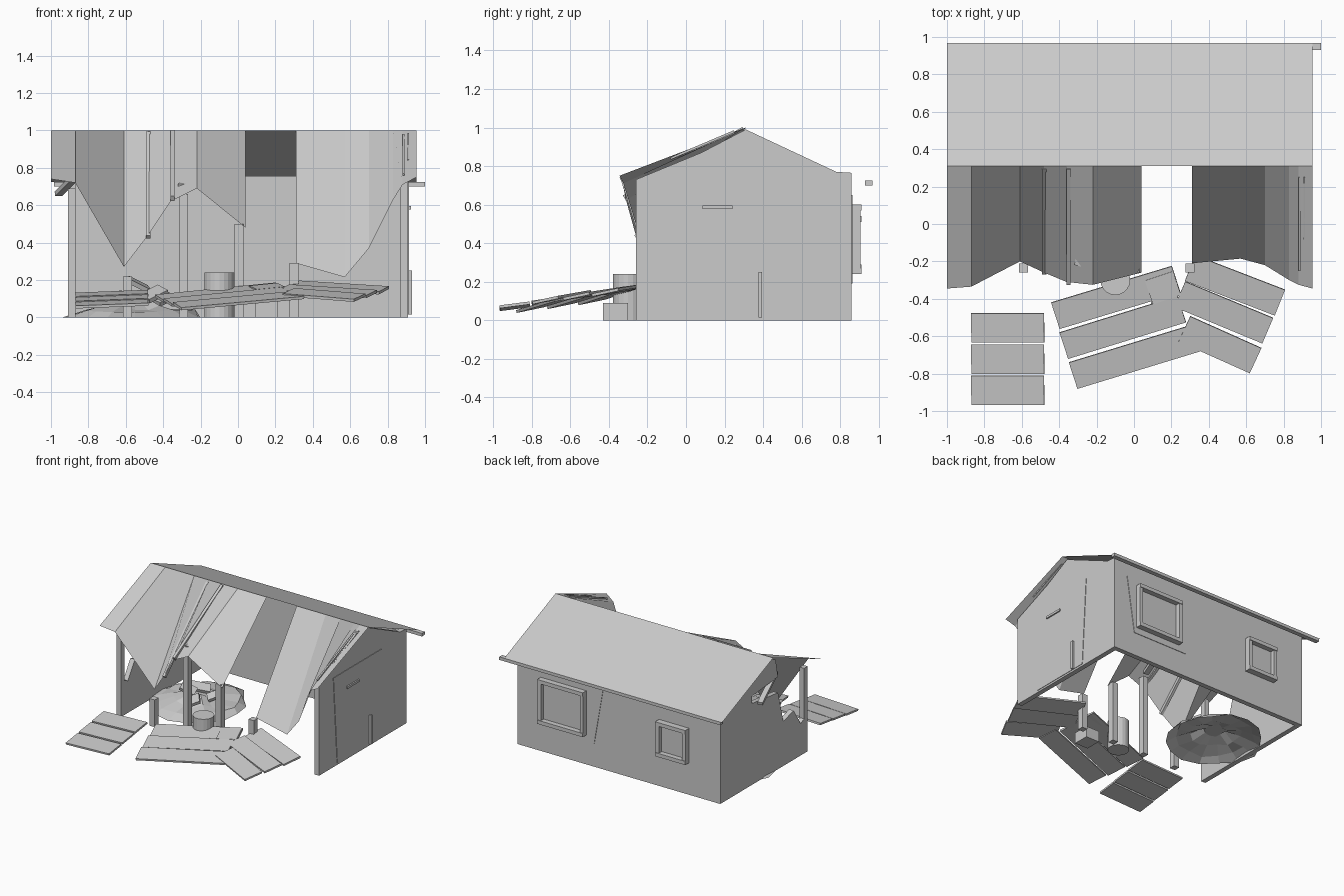
import bpy, bmesh, math, random
from mathutils import Vector, Matrix

if "Cube" in bpy.data.objects:
    bpy.data.objects.remove(bpy.data.objects["Cube"])

random.seed(4)
mat = bpy.data.materials.new("weathered_grey")
mat.diffuse_color = (0.6, 0.6, 0.6, 1)
mat.use_nodes = True
mat.node_tree.nodes["Principled BSDF"].inputs["Base Color"].default_value = mat.diffuse_color


def finish(name, bm, recalc=True):
    if recalc:
        bmesh.ops.recalc_face_normals(bm, faces=bm.faces)
    me = bpy.data.meshes.new(name)
    bm.to_mesh(me)
    bm.free()
    me.materials.append(mat)
    ob = bpy.data.objects.new(name, me)
    bpy.context.collection.objects.link(ob)
    return ob


def box(name, x0, x1, y0, y1, z0, z1):
    bm = bmesh.new()
    m = Matrix.Translation(((x0 + x1) / 2, (y0 + y1) / 2, (z0 + z1) / 2))
    bmesh.ops.create_cube(bm, size=1, matrix=m @ Matrix.Diagonal((x1 - x0, y1 - y0, z1 - z0, 1)))
    return finish(name, bm)


def board(name, p, q, width, thick, tilt=0.0):
    """Box from p to q; tilt raises its left-hand side."""
    p, q = Vector(p), Vector(q)
    d = (q - p).normalized()
    flat = Vector((-d.y, d.x, 0)).normalized()
    s = (flat + Vector((0, 0, tilt))).normalized()
    n = d.cross(s).normalized()
    s = n.cross(d)
    rot = Matrix((d, s, n)).transposed().to_4x4()
    bm = bmesh.new()
    bmesh.ops.create_cube(bm, size=1, matrix=Matrix.Translation((p + q) / 2) @ rot
                          @ Matrix.Diagonal(((q - p).length, width, thick, 1)))
    return finish(name, bm)


def prism(name, pts, vec):
    """Flat outline pushed along vec."""
    bm = bmesh.new()
    f = bm.faces.new([bm.verts.new(p) for p in pts])
    r = bmesh.ops.extrude_face_region(bm, geom=[f])
    bmesh.ops.translate(bm, vec=vec, verts=[g for g in r["geom"] if isinstance(g, bmesh.types.BMVert)])
    bmesh.ops.triangulate(bm, faces=[f for f in bm.faces if len(f.verts) > 4])
    return finish(name, bm)


def sheet(name, top, bottom):
    """Row of thin quads between two edges."""
    bm = bmesh.new()
    a = [bm.verts.new(p) for p in top]
    b = [bm.verts.new(p) for p in bottom]
    for i in range(len(a) - 1):
        bm.faces.new((a[i], b[i], b[i + 1], a[i + 1]))
    return finish(name, bm, recalc=False)


# walls
right = [(-.26, 0), (-.26, .73), (.08, .87), (.31, .99), (.78, .77), (.86, .765), (.86, 0)]
prism("right_wall", [(.87, y, z) for y, z in right], (.04, 0, 0))
left = [(.86, 0), (.86, .765), (.78, .77), (.31, .985), (.15, .9), (.12, .75), (.45, .72),
        (.45, .66), (.12, .62), (.05, .36), (-.08, .4), (-.17, .26), (-.215, .28),
        (-.215, .69), (-.26, .69), (-.26, 0)]
prism("left_broken_wall", [(-.91, y, z) for y, z in left], (.04, 0, 0))
box("back_wall", -.91, .91, .82, .86, 0, .755)

# door panel on the right wall, with handle and bar
door = [(-.08, .725), (.535, .725), (.49, .015), (-.03, .015)]
prism("door_panel", [(.91, y, z) for y, z in door], (.004, 0, 0))
box("door_post", .91, .93, .375, .395, .015, .25)
box("door_bar", .91, .925, .085, .24, .577, .595)

# back windows with plaster patch
patch = [(.79, .65), (.14, .65), (.22, .19), (.72, .19)]
prism("window_patch", [(x, .86, z) for x, z in patch], (0, .004, 0))


def window(name, x0, x1, z0, z1):
    w = .03
    box(name + "_pane", x0 + w, x1 - w, .855, .868, z0 + w, z1 - w)
    box(name + "_top", x0, x1, .86, .91, z1 - w, z1)
    box(name + "_sill", x0, x1, .86, .91, z0, z0 + w)
    box(name + "_side_a", x0, x0 + w, .86, .905, z0, z1)
    box(name + "_side_b", x1 - w, x1, .86, .905, z0, z1)


window("large_window", .29, .70, .24, .60)
window("small_window", -.63, -.36, .26, .54)

# roof: whole back slope, torn front slope
sheet("back_roof", [(.955, .31, 1), (-1, .31, 1)], [(.955, .967, .725), (-1, .967, .725)])
box("eave_rail", -.985, 1, .93, .967, .70, .725)
torn_left = [(-1, -.345, .74), (-.87, -.335, .72), (-.61, -.20, .27), (-.48, -.26, .44),
             (-.36, -.31, .62), (-.22, -.325, .69), (.04, -.26, .48)]
torn_right = [(.31, -.21, .29), (.57, -.185, .215), (.70, -.22, .37), (.83, -.30, .63),
              (.88, -.325, .71), (.955, -.345, .75)]
for name, edge in (("torn_roof_left", torn_left), ("torn_roof_right", torn_right)):
    sheet(name, [(x, .31, 1) for x, y, z in edge], edge)

# loose rafters
board("rafter_a", (-.48, .30, .985), (-.48, -.26, .43), .022, .025)
board("rafter_b", (-.35, .30, .99), (-.35, -.32, .635), .022, .03)
board("rafter_c", (.885, .25, .975), (.885, -.25, .765), .012, .012)
board("rafter_d", (.91, .25, .98), (.91, -.08, .84), .008, .012)
board("rafter_stub", (-.30, -.22, .70), (-.27, -.10, .73), .04, .03)
board("broken_beam", (-.96, .42, .66), (-.86, .08, .76), .04, .025)

# standing and broken posts
for x, h in ((-.59, .22), (-.29, .66), (.005, .50), (.30, .29)):
    box("post", x - .024, x + .024, -.26, -.21, 0, h)

# barrel
bm = bmesh.new()
bmesh.ops.create_cone(bm, cap_ends=True, segments=20, radius1=.08, radius2=.08, depth=.24,
                      matrix=Matrix.Translation((-.10, -.30, .12)))
finish("barrel", bm)

# fallen boards: left stack, middle fan, right fan
for i in range(3):
    y, z = -.555 - .167 * i, .125 - .025 * i
    board("left_board", (-.87, y, z - .01), (-.48, y, z + .005), .157, .015, .13)
fans = [((-.42, -.49, .10), (.225, -.295, .165)), ((-.375, -.65, .08), (.255, -.455, .14)),
        ((-.325, -.81, .06), (.33, -.61, .12)), ((.30, -.235, .175), (.78, -.42, .145)),
        ((.245, -.375, .155), (.715, -.57, .125)), ((.27, -.56, .135), (.65, -.73, .105))]
for p, q in fans:
    board("fallen_board", p, q, .15, .015, .2)
board("fallen_block", (.08, -.365, .15), (.23, -.315, .165), .135, .02, .15)
box("ground_block", .09, .21, -.43, -.30, 0, .09)

# rubble mound: open dome with uneven rim
bm = bmesh.new()
n, rings = 16, []
for r, z in ((.37, 0), (.30, .035), (.19, .05), (.09, .085)):
    ring = []
    for i in range(n):
        a = 2 * math.pi * i / n
        k = r * random.uniform(.9, 1.08)
        ring.append(bm.verts.new((-.55 + k * math.cos(a), .28 + k * math.sin(a),
                                  z * random.uniform(.7, 1.3))))
    rings.append(ring)
for a, b in zip(rings, rings[1:]):
    for i in range(n):
        bm.faces.new((a[i], a[(i + 1) % n], b[(i + 1) % n], b[i]))
bm.faces.new(rings[-1])
finish("rubble_mound", bm)

# rubble chunks on the mound
for p, q, w in (((-.58, .10, .20), (-.48, .14, .15), .08), ((-.50, .02, .10), (-.40, .08, .15), .09),
                ((-.62, .28, .12), (-.50, .36, .09), .08), ((-.44, .24, .08), (-.36, .30, .12), .07)):
    board("rubble_chunk", p, q, w, .025, .4)
